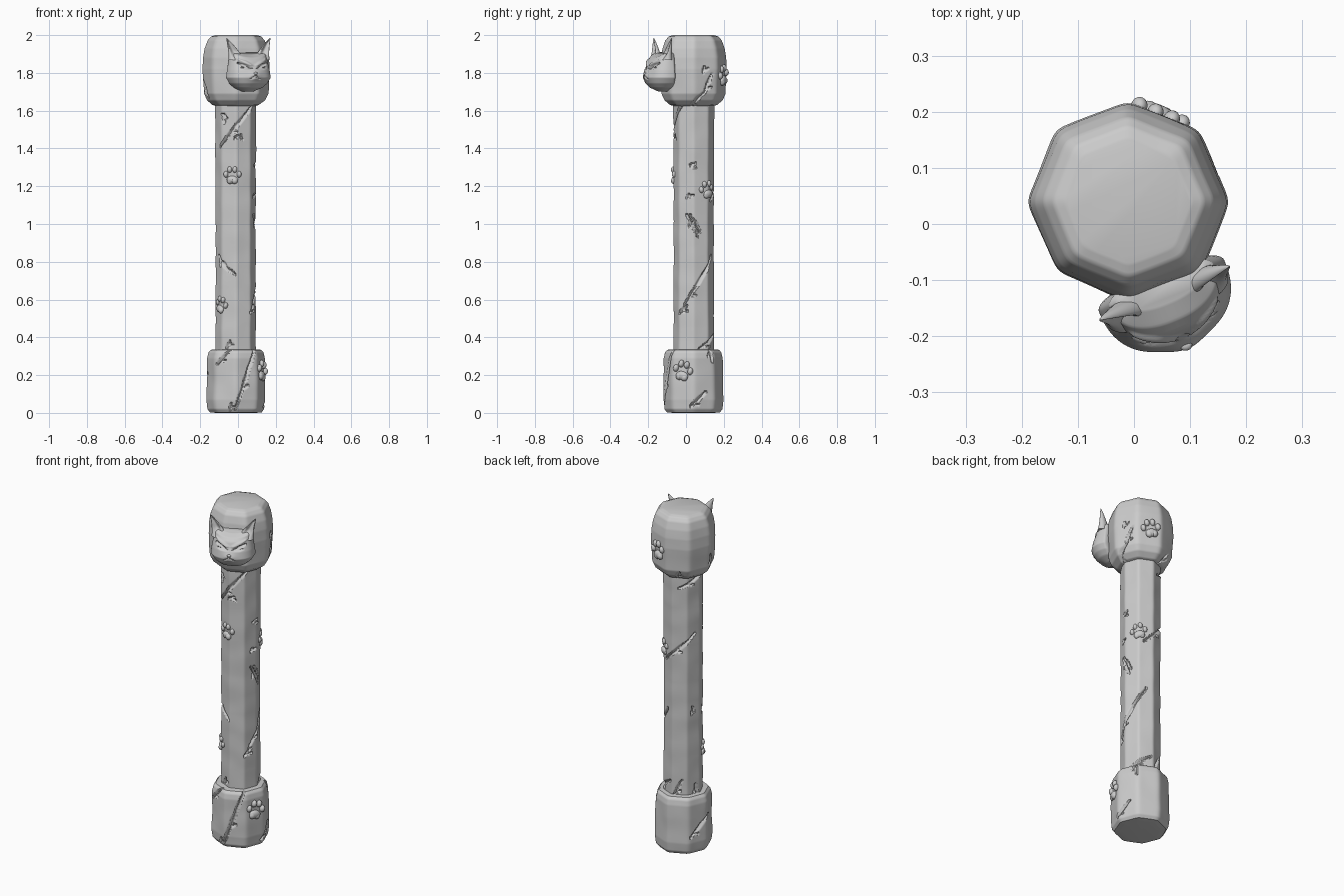
import bpy, bmesh, math, random
from mathutils import Vector, Matrix, noise

if "Cube" in bpy.data.objects:
    bpy.data.objects.remove(bpy.data.objects["Cube"])

random.seed(4)
CX, CY = -0.011, 0.04
rad = math.radians


def finish(name, me, angle=35):
    ob = bpy.data.objects.new(name, me)
    bpy.context.collection.objects.link(ob)
    bpy.ops.object.select_all(action='DESELECT')
    ob.select_set(True)
    bpy.context.view_layer.objects.active = ob
    bpy.ops.object.shade_smooth_by_angle(angle=rad(angle))
    return ob


def loft(name, rings, angle=35):
    """Skin a stack of closed rings and cap both ends."""
    n = len(rings[0])
    verts = [p for r in rings for p in r]
    faces = [(i * n + j, i * n + (j + 1) % n, (i + 1) * n + (j + 1) % n, (i + 1) * n + j)
             for i in range(len(rings) - 1) for j in range(n)]
    faces += [tuple(range(n))[::-1], tuple(range(len(verts) - n, len(verts)))]
    me = bpy.data.meshes.new(name)
    me.from_pydata(verts, [], faces)
    return finish(name, me, angle)


def ball(bm, mat):
    bmesh.ops.create_uvsphere(bm, u_segments=20, v_segments=12, radius=1, matrix=mat)


def ball_object(name, mats):
    bm = bmesh.new()
    for m in mats:
        ball(bm, m)
    me = bpy.data.meshes.new(name)
    bm.to_mesh(me)
    bm.free()
    return finish(name, me, 60)


def dent(x, y, grooves):
    """Depth at a surface point from tapered strokes (ax, ay, bx, by, width, depth)."""
    out = 0.0
    for ax, ay, bx, by, w, depth in grooves:
        if not (min(ax, bx) - w < x < max(ax, bx) + w and min(ay, by) - w < y < max(ay, by) + w):
            continue
        dx, dy = bx - ax, by - ay
        t = max(0, min(1, ((x - ax) * dx + (y - ay) * dy) / (dx * dx + dy * dy)))
        f = 1 - math.hypot(x - ax - t * dx, y - ay - t * dy) / (w * (1 - 0.55 * abs(2 * t - 1)))
        v = depth * min(1, f * 1.5) if f > 0 else 0
        out = v if abs(v) > abs(out) else out
    return out


def interp(rows, x):
    for a, b in zip(rows, rows[1:]):
        if x <= b[0]:
            t = (x - a[0]) / (b[0] - a[0])
            return [p + (q - p) * t for p, q in zip(a, b)]
    return list(rows[-1])


def carved(name, profile, R, cracks, step, soft, n=160):
    """Octagonal block with worn corners; cracks are (angle, z, angle, z), each with a small spur."""
    corners = [Vector((math.cos(rad(45 * k)), math.sin(rad(45 * k)))) * random.uniform(0.985, 1.025)
               for k in range(8)]
    m = n // 8
    ring = [corners[k].lerp(corners[(k + 1) % 8], j / m) for k in range(8) for j in range(m)]
    for _ in range(soft):
        ring = [(ring[i - 1] + ring[i] * 2 + ring[(i + 1) % n]) / 4 for i in range(n)]
    angs = [rad((math.degrees(math.atan2(p.y, p.x)) + 160) % 360 - 160) for p in ring]
    path = []
    for (r0, z0), (r1, z1) in zip(profile, profile[1:]):
        c = max(1, round(math.hypot(r1 - r0, z1 - z0) / step))
        path += [(r0 + (r1 - r0) * i / c, z0 + (z1 - z0) * i / c) for i in range(c)]
    path.append(profile[-1])
    strokes = []
    for a0, z0, a1, z1 in cracks:
        p, q = Vector((rad(a0) * R, z0)), Vector((rad(a1) * R, z1))
        strokes.append((*p, *q, .013, .013))
        at, side = p.lerp(q, random.uniform(.15, .4)), (q - p).normalized() * .025
        strokes.append((*at, at.x + side.y + side.x, at.y - side.x + side.y, .011, .01))
    rings = []
    for r, z in path:
        row = []
        for p, a in zip(ring, angs):
            q = Vector((p.x * R, p.y * R, z))
            wob = noise.noise(q * 25) * 0.006
            k = r - dent(a * R + wob, z + wob, strokes) + noise.noise(q * 9) * 0.003
            row.append((CX + p.x * k, CY + p.y * k, z))
        rings.append(row)
    return loft(name, rings)


# base block
carved("base_block",
       [(.11, 0), (.142, .003), (.155, .02), (.161, .07), (.157, .29), (.15, .32), (.138, .334), (.1, .337)],
       .16, [(-92, .02, -48, .34), (-130, .26, -100, .34), (-105, .01, -98, .05), (-8, .03, 26, .11),
             (38, .34, 43, .27), (139, .1, 185, .21)], .006, 8)

# shaft
carved("shaft", [(.108, .3), (.107, 1), (.11, 1.66)], .107,
       [(-143, 1.41, -25, 1.65), (-135, 1.58, -118, 1.56), (-93, 1.455, -75, 1.47),
        (-155, .83, -95, .73), (-22, 1.05, 14, .935), (-10, 1.05, 20, .96),
        (-44, .53, -20, .57), (-30, .57, 68, .83), (-14, 1.31, 4, 1.32), (-20, 1.14, -14, 1.16),
        (60, 1.12, 165, 1.29), (152, .85, 160, .82), (18, .34, 82, .41), (95, .33, 120, .42),
        (165, .39, 172, .33), (-120, .34, -108, .38), (110, 1.56, 185, 1.63)], .0055, 5)

# top block
carved("top_block",
       [(.095, 1.622), (.125, 1.63), (.155, 1.655), (.172, 1.69), (.18, 1.82), (.177, 1.88), (.168, 1.93),
        (.153, 1.972), (.135, 1.992), (.112, 2.0)],
       .178, [(-8, 1.62, 22, 1.7), (22, 1.7, 34, 1.79), (17, 1.8, 20, 1.83), (183, 1.76, 198, 1.67),
              (110, 1.63, 117, 1.68)], .006, 6)


# raised paw prints: main pad plus four toes following the octagon surface
def paw(name, ang, z, R, size, tilt):
    mats = []
    pads = [(0, -.02, .03, .02)]
    for s in (-1, 1):
        pads += [(s * .014, -.026, .016, .017), (s * .038, .008, .0125, .017), (s * .015, .033, .0125, .017)]
    c, s = math.cos(rad(tilt)), math.sin(rad(tilt))
    for u, v, ru, rv in pads:
        u, v = (u * c - v * s) * size, (u * s + v * c) * size
        a = rad(ang) + u / R
        r = R * math.cos(rad(22.5)) / math.cos(a % rad(45) - rad(22.5)) + .001
        mats.append(Matrix.Translation((CX + r * math.cos(a), CY + r * math.sin(a), z + v))
                    @ Matrix.Rotation(a, 4, 'Z') @ Matrix.Rotation(rad(tilt), 4, 'X')
                    @ Matrix.Diagonal((.014 * size, ru * size, rv * size, 1)))
    ball_object(name, mats)


paw("paw_shaft_front", -101, 1.255, .107, 1, 0)
paw("paw_shaft_left", -142, .57, .107, .95, -15)
paw("paw_shaft_back", 45, 1.18, .107, 1, 10)
paw("paw_base", -22.5, .22, .16, 1.15, -12)
paw("paw_top_back", 70, 1.785, .178, 1.15, 12)

# frame for the cat face, lying on the front right facet
FA = rad(-67.5)
N = Vector((math.cos(FA), math.sin(FA), 0))
U = Vector((-N.y, N.x, 0))
O = Vector((CX, CY, 0)) + N * .164


def place(u, n, z):
    return O + U * (u - .002) + N * n + Vector((0, 0, z))


# cat face: rows of z, half width, depth; marks are eyes, brows, mouth and whisker lines
shape = [(1.702, .03, .035), (1.722, .077, .077), (1.745, .103, .098), (1.775, .121, .11),
         (1.815, .116, .102), (1.87, .105, .08), (1.895, .1, .064), (1.918, .07, .03)]
half = [(.02, 1.822, .078, 1.852, .012, .014), (.024, 1.821, .07, 1.828, .008, .009),
        (.014, 1.84, .08, 1.874, .014, -.007), (0, 1.785, .026, 1.768, .008, .008)]
marks = half + [(-a, b, -c, d, w, h) for a, b, c, d, w, h in half]
rings = []
for i in range(65):
    z, hw, dp = interp(shape, 1.702 + .216 * i / 64)
    row = []
    for j in range(120):
        a = 2 * math.pi * j / 120
        c, s = math.cos(a), math.sin(a)
        u = hw * math.copysign(abs(c) ** .85, c)
        n = (dp if s > 0 else .03) * math.copysign(abs(s) ** .85, s)
        sag = .022 * max(0, (z - 1.86) / .058) * max(0, 1 - (u / .085) ** 2)
        if s > .15:
            n += .012 * math.exp(-((u / .035) ** 2 + ((z - 1.785) / .025) ** 2)) - dent(u, z, marks)
        row.append(place(u, n, z - sag))
    rings.append(row)
loft("cat_face", rings, 50)

# ears: outward leaning, hollow in front
for s, name in ((-1, "left_ear"), (1, "right_ear")):
    rings = []
    for i in range(17):
        t = i / 16
        w, d = .043 * (1 - t) ** .85 + .001, .03 * (1 - t) ** .8 + .001
        row = []
        for j in range(32):
            a = 2 * math.pi * j / 32
            n = d * math.sin(a)
            if n > 0:
                n -= 1.15 * d * math.sin(a) ** 4 * min(1, t * 2.5)
            row.append(place(s * (.073 + .052 * t ** 1.4) + w * math.cos(a), .022 + n - .01 * t, 1.868 + .117 * t))
        rings.append(row)
    loft(name, rings, 50)

# nose
ball_object("nose", [Matrix.Translation(place(0, .113, 1.797)) @ Matrix.Rotation(FA, 4, 'Z')
                     @ Matrix.Diagonal((.009, .011, .007, 1))])
